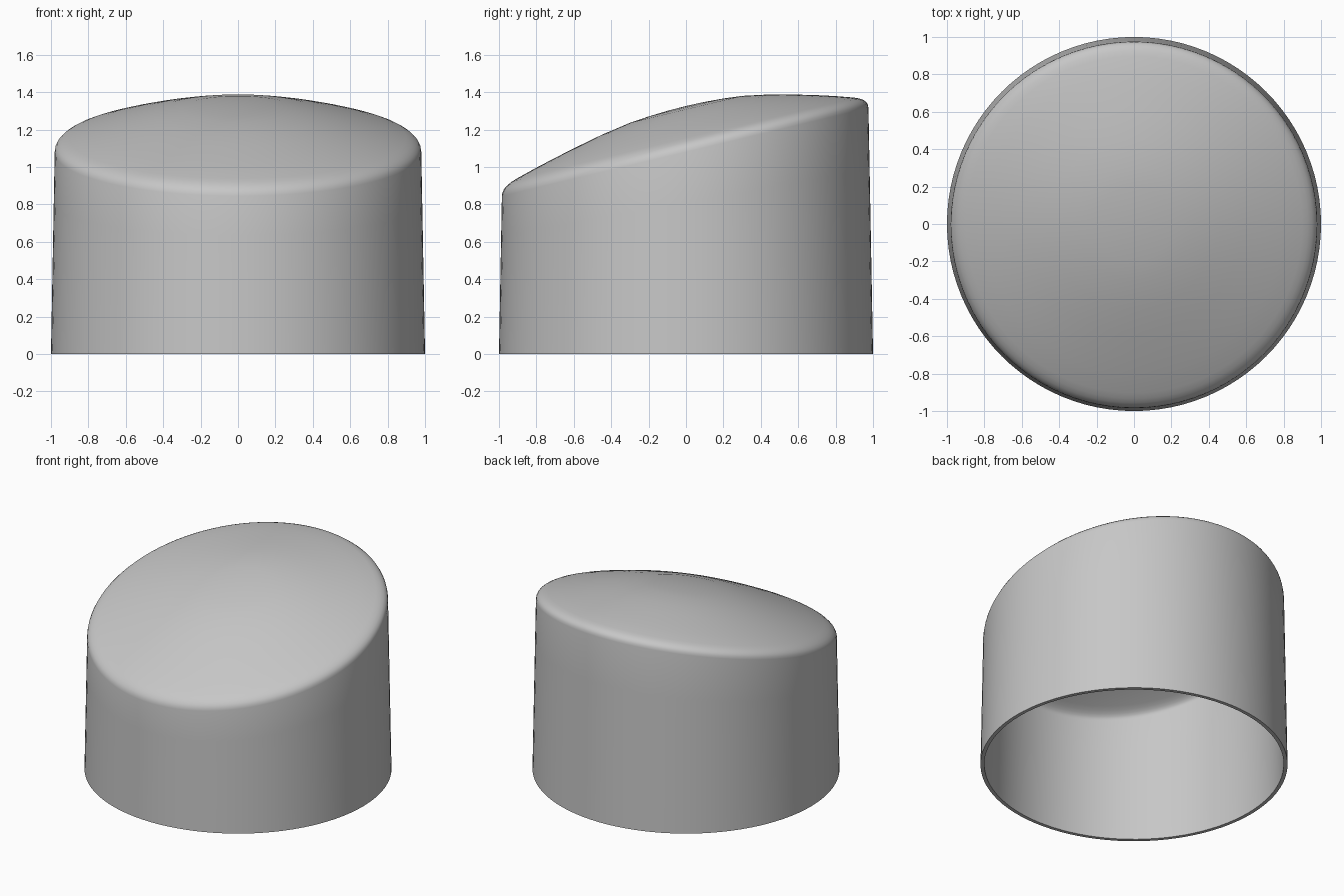
import bpy, bmesh
from math import sin, cos, tau

cube = bpy.data.objects.get("Cube")
if cube:
    bpy.data.objects.remove(cube, do_unlink=True)

SEGMENTS = 96
TILT = 0.24        # slope of the shoulder, rising towards the back
SHOULDER = 1.08    # shoulder height on the axis

grey = bpy.data.materials.new("plain grey")
grey.use_nodes = True
colour = (0.57, 0.57, 0.57, 1)
grey.diffuse_color = colour
grey.node_tree.nodes["Principled BSDF"].inputs["Base Color"].default_value = colour

# Domed top: radius and height above the tilted shoulder plane
DOME = [(0.98, 0), (0.977, 0.018), (0.968, 0.035), (0.952, 0.05), (0.93, 0.063),
        (0.9, 0.075), (0.8, 0.107), (0.7, 0.136), (0.58, 0.168), (0.45, 0.2),
        (0.3, 0.228), (0.2, 0.238), (0.1, 0.244)]

bm = bmesh.new()


def ring(point):
    return [bm.verts.new(point(cos(tau * i / SEGMENTS), sin(tau * i / SEGMENTS)))
            for i in range(SEGMENTS)]


def wall_point(level):
    # Slightly tapered wall, stretched up to the tilted shoulder
    def point(c, s):
        z = level * (SHOULDER + TILT * 0.98 * s)
        r = 1 - 0.02 * z / SHOULDER
        return (r * c, r * s, z)
    return point


def dome_point(r, h):
    def point(c, s):
        # Blend the rim to the tapered wall radius
        k = r - 0.0045 * s * (r / 0.98) ** 4
        return (k * c, k * s, SHOULDER + TILT * r * s + h)
    return point


rings = [ring(wall_point(t / 4)) for t in range(4)]
rings += [ring(dome_point(r, h)) for r, h in DOME]
for low, high in zip(rings, rings[1:]):
    for i in range(SEGMENTS):
        j = (i + 1) % SEGMENTS
        bm.faces.new((low[i], low[j], high[j], high[i]))

# Close the crown
crown = bm.verts.new((0, 0, SHOULDER + 0.246))
for i in range(SEGMENTS):
    bm.faces.new((rings[-1][i], rings[-1][(i + 1) % SEGMENTS], crown))

mesh = bpy.data.meshes.new("slanted_cap")
bm.to_mesh(mesh)
bm.free()
mesh.materials.append(grey)
cap = bpy.data.objects.new("slanted_cap", mesh)
bpy.context.collection.objects.link(cap)

# Thin hollow shell, open at the bottom
shell = cap.modifiers.new("shell", 'SOLIDIFY')
shell.thickness = 0.025
shell.offset = -1

bpy.context.view_layer.objects.active = cap
cap.select_set(True)
bpy.ops.object.modifier_apply(modifier="shell")
for v in cap.data.vertices:
    if v.co.z < 0.01:
        v.co.z = 0
bpy.ops.object.shade_smooth_by_angle(angle=0.7)
